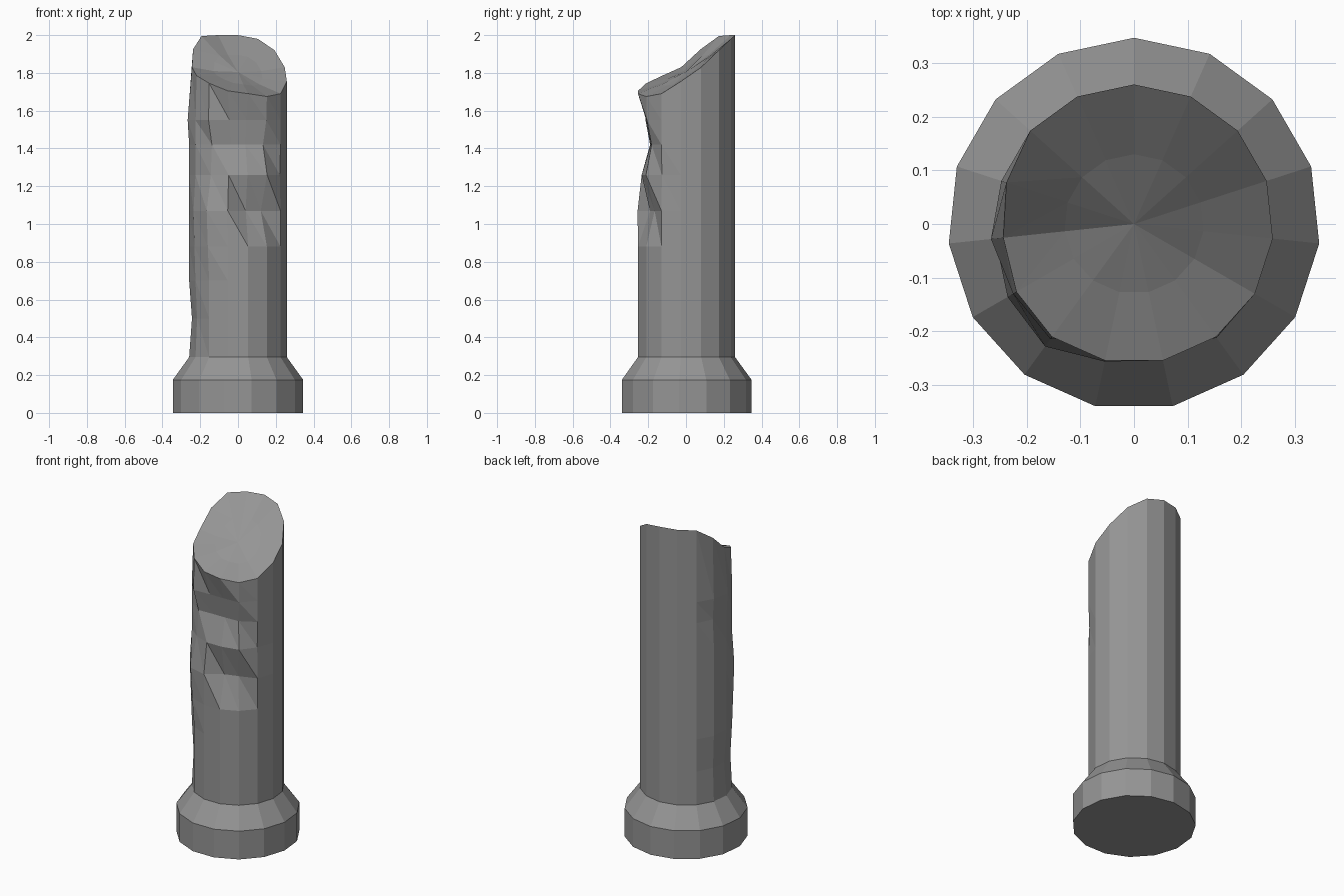
import bpy, bmesh, math

if "Cube" in bpy.data.objects:
    bpy.data.objects.remove(bpy.data.objects["Cube"])

N = 15                      # sides; vertex 0 points to +y, counted clockwise

stone = bpy.data.materials.new("grey stone")
stone.diffuse_color = (0.3, 0.3, 0.3, 1)
stone.use_nodes = True
stone.node_tree.nodes["Principled BSDF"].inputs["Base Color"].default_value = stone.diffuse_color

def point(k, r, z):
    a = math.tau * k / N
    return (r * math.sin(a), r * math.cos(a), z)

# Sloping height of the broken top rim
rim = [2.0, 1.98, 1.92, 1.83, 1.755, 1.69, 1.675, 1.69,
       1.705, 1.745, 1.785, 1.83, 1.925, 1.995, 2.0]
levels = [0.295, 0.5, 0.7, 0.88, 1.07, 1.26, 1.42, 1.55]

# Chipped points of the shaft: (level, side) -> radius
chips = {
    (1, 11): .245, (1, 10): .25, (1, 12): .252,
    (3, 9): .272, (3, 10): .266,
    (4, 6): .205, (4, 7): .195, (4, 8): .262, (4, 9): .282, (4, 10): .272,
    (5, 5): .255, (5, 6): .262, (5, 7): .24, (5, 8): .24, (5, 9): .245,
    (6, 6): .225, (6, 7): .19, (6, 8): .19, (6, 9): .235, (6, 12): .25,
    (7, 6): .255, (7, 7): .215, (7, 8): .215, (7, 9): .265, (7, 11): .268,
    (8, 11): .245, (8, 12): .25, (8, 10): .253,
}

bm = bmesh.new()

def ring(r, z):
    return [bm.verts.new(point(k, r, z)) for k in range(N)]

def bridge(low, high, split=False):
    for k in range(N):
        n = (k + 1) % N
        if split:
            bm.faces.new((low[k], high[k], high[n]))
            bm.faces.new((low[k], high[n], low[n]))
        else:
            bm.faces.new((low[k], high[k], high[n], low[n]))

# Plinth and its chamfer
foot = ring(.347, 0)
plinth = ring(.347, .175)
bm.faces.new(foot)
bridge(foot, plinth)

# Shaft, dented by the chips, ending in the broken rim
rings = [[bm.verts.new(point(k, chips.get((i, k), .26), z)) for k in range(N)]
         for i, z in enumerate(levels)]
rings.append([bm.verts.new(point(k, chips.get((8, k), .26), z))
              for k, z in enumerate(rim)])
bridge(plinth, rings[0])
for low, high in zip(rings, rings[1:]):
    bridge(low, high, True)

# Slightly hollow fracture surface
middle = 1.805
inner = [bm.verts.new(point(k, .13, middle + (z - middle) * .5 - .008))
         for k, z in enumerate(rim)]
bridge(rings[-1], inner, True)
centre = bm.verts.new((0, 0, middle))
for k in range(N):
    bm.faces.new((inner[k], centre, inner[(k + 1) % N]))

bmesh.ops.recalc_face_normals(bm, faces=bm.faces)
mesh = bpy.data.meshes.new("broken_column")
bm.to_mesh(mesh)
bm.free()
mesh.materials.append(stone)
column = bpy.data.objects.new("broken_column", mesh)
bpy.context.collection.objects.link(column)
